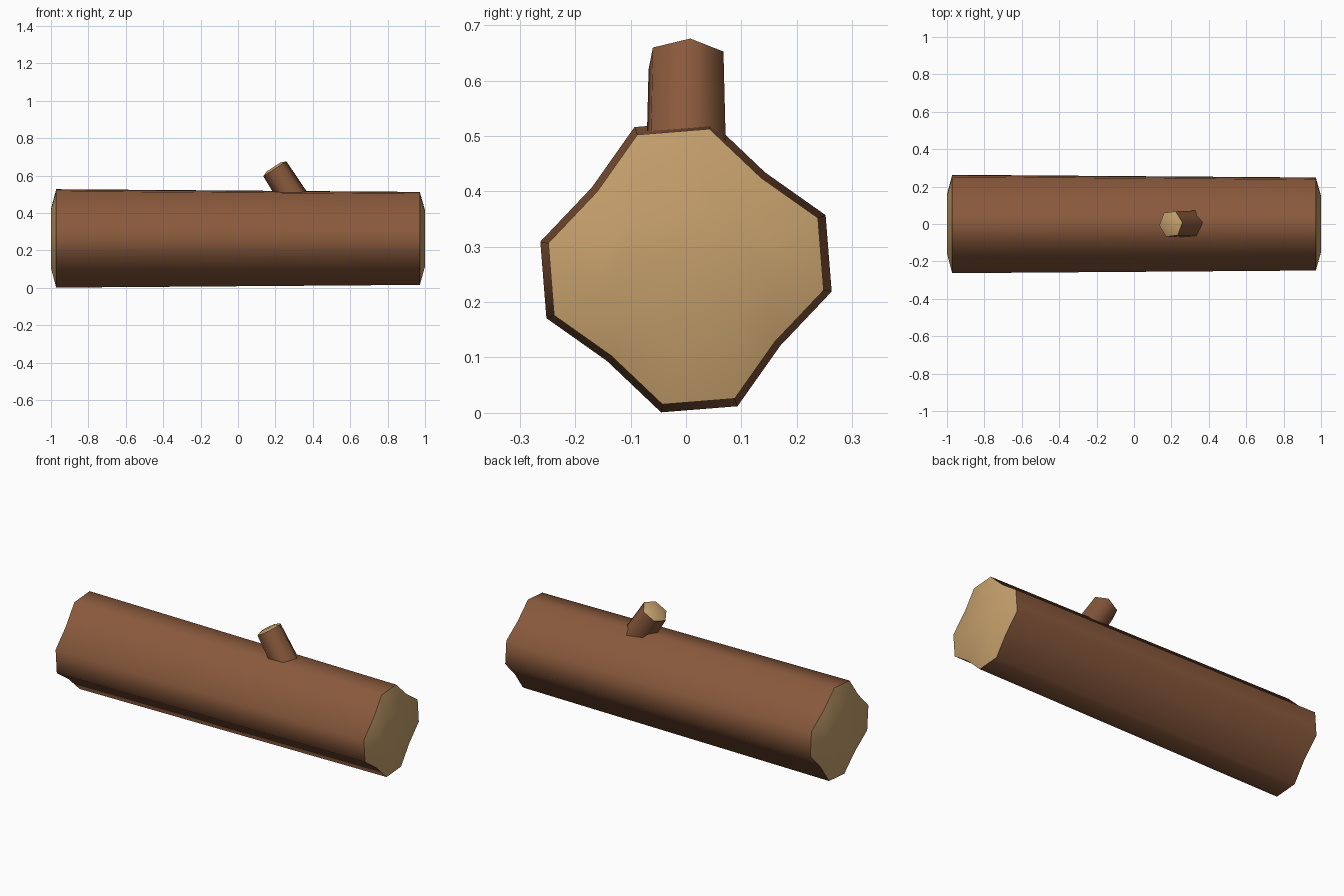
import bpy, bmesh, math
from mathutils import Vector

if "Cube" in bpy.data.objects:
    bpy.data.objects.remove(bpy.data.objects["Cube"])


def material(name, rgb):
    m = bpy.data.materials.new(name)
    m.diffuse_color = (*rgb, 1)
    m.use_nodes = True
    m.node_tree.nodes["Principled BSDF"].inputs["Base Color"].default_value = m.diffuse_color
    return m


bark = material("bark", (0.25, 0.10, 0.045))
wood = material("cut_wood", (0.56, 0.35, 0.15))


def loft(name, profile, axis_x, axis_y, stations, cap_rings):
    """Skin a profile through (centre, scale) stations; stations inside cap_rings are cut wood."""
    bm = bmesh.new()
    rings = [[bm.verts.new(c + (axis_x * p[0] + axis_y * p[1]) * s) for p in profile]
             for c, s in stations]
    n = len(profile)
    for k in range(len(rings) - 1):
        for i in range(n):
            j = (i + 1) % n
            f = bm.faces.new((rings[k][i], rings[k][j], rings[k + 1][j], rings[k + 1][i]))
            f.material_index = int(k in cap_rings)
    for ring in (rings[0], rings[-1]):
        bm.faces.new(ring).material_index = 1
    bmesh.ops.recalc_face_normals(bm, faces=bm.faces)
    # smooth shading, with a crisp edge between bark and cut wood
    for f in bm.faces:
        f.smooth = True
    for e in bm.edges:
        e.smooth = len({f.material_index for f in e.link_faces}) == 1
    me = bpy.data.meshes.new(name)
    bm.to_mesh(me)
    bm.free()
    me.materials.append(bark)
    me.materials.append(wood)
    ob = bpy.data.objects.new(name, me)
    bpy.context.collection.objects.link(ob)
    return ob


# Log: a quarter of the uneven section, repeated four times
quarter = [(0.045, 0.263), (-0.093, 0.252), (-0.17, 0.143)]
section = []
for q in range(4):
    for y, z in quarter:
        for _ in range(q):
            y, z = -z, y
        section.append((y, z))

Z = 0.264
loft("log", section, Vector((0, 1, 0)), Vector((0, 0, 1)),
     [(Vector((x, 0, Z)), s) for x, s in
      [(-1.0, 0.60), (-0.972, 1.0), (0.972, 0.945), (1.0, 0.57)]],
     {0, 2})

# Branch stub: slightly tapered hexagon leaning to the left
lean = Vector((-0.54, 0, 0.84)).normalized()
side = Vector((0, 1, 0))
across = side.cross(lean)
hexagon = [(math.cos(math.radians(60 * i + 6)), math.sin(math.radians(60 * i + 6)))
           for i in range(6)]
tip = Vector((0.197, 0, 0.636))
loft("branch_stub", hexagon, across, side,
     [(tip - lean * 0.26, 0.080), (tip, 0.074), (tip + lean * 0.012, 0.045)],
     {1})
